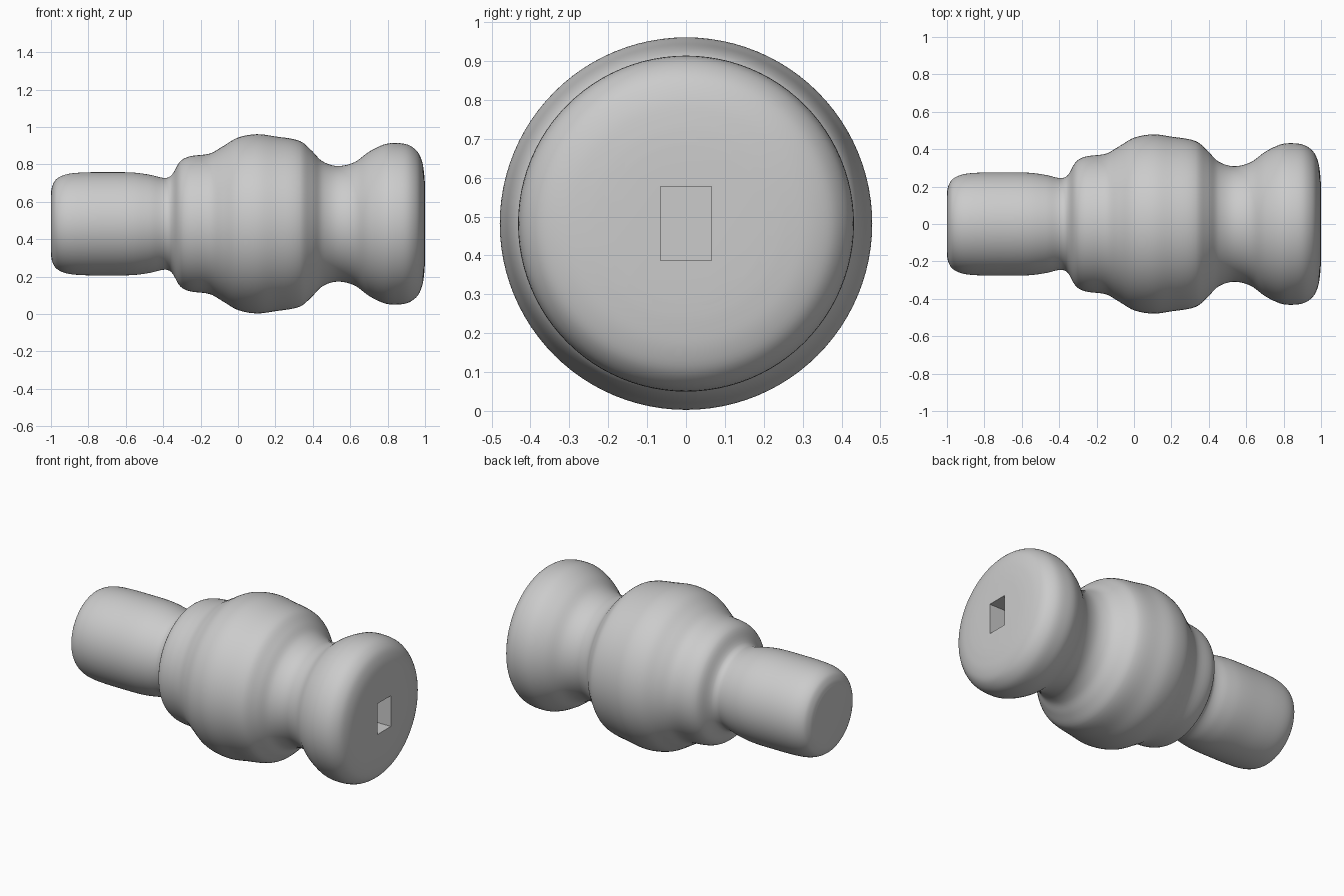
import bpy, bmesh, math

if "Cube" in bpy.data.objects:
    bpy.data.objects.remove(bpy.data.objects["Cube"])

CZ = 0.482
SIDES = 96
# turned profile along x: (x, radius)
PROFILE = [(-1.0, 0.17), (-0.992, 0.205), (-0.97, 0.24), (-0.92, 0.264), (-0.84, 0.274),
           (-0.70, 0.276), (-0.56, 0.274), (-0.47, 0.262), (-0.39, 0.245), (-0.355, 0.26),
           (-0.31, 0.333), (-0.26, 0.36), (-0.15, 0.376), (-0.08, 0.415), (0.0, 0.461),
           (0.1, 0.479), (0.2, 0.467), (0.33, 0.443), (0.395, 0.39), (0.45, 0.335),
           (0.53, 0.309), (0.62, 0.328), (0.70, 0.385), (0.78, 0.424), (0.84, 0.432),
           (0.91, 0.422), (0.96, 0.385), (0.985, 0.33), (0.996, 0.26), (1.0, 0.20)]


def smooth_curve(pts, steps=5):
    """Catmull-Rom with chord-scaled tangents"""
    n = len(pts)
    dist = [0.0]
    for a, b in zip(pts, pts[1:]):
        dist.append(dist[-1] + math.dist(a, b))

    def tangent(i):
        lo, hi = max(i - 1, 0), min(i + 1, n - 1)
        return [(pts[hi][k] - pts[lo][k]) / (dist[hi] - dist[lo]) for k in (0, 1)]

    out = []
    for i in range(n - 1):
        h, t0, t1 = dist[i + 1] - dist[i], tangent(i), tangent(i + 1)
        for s in range(steps):
            t = s / steps
            out.append([(2*t**3 - 3*t*t + 1) * pts[i][k] + (t**3 - 2*t*t + t) * h * t0[k]
                        + (3*t*t - 2*t**3) * pts[i + 1][k] + (t**3 - t*t) * h * t1[k]
                        for k in (0, 1)])
    return [(max(-1, min(1, x)), r) for x, r in out + [pts[-1]]]


# turned body
bm = bmesh.new()
rings = []
for x, r in smooth_curve(PROFILE):
    rings.append([bm.verts.new((x, r * math.cos(2 * math.pi * j / SIDES),
                                CZ + r * math.sin(2 * math.pi * j / SIDES)))
                  for j in range(SIDES)])
for a, b in zip(rings, rings[1:]):
    for j in range(SIDES):
        k = (j + 1) % SIDES
        bm.faces.new((a[j], a[k], b[k], b[j]))
bm.faces.new(rings[0])
bm.faces.new(rings[-1])
bmesh.ops.recalc_face_normals(bm, faces=bm.faces)
mesh = bpy.data.meshes.new("turned_body")
bm.to_mesh(mesh)
bm.free()
body = bpy.data.objects.new("turned_body", mesh)
bpy.context.collection.objects.link(body)

# rectangular socket in the wide end
bpy.ops.mesh.primitive_cube_add(size=1, location=(0.9, 0, CZ))
cutter = bpy.context.object
cutter.name = "socket_cutter"
cutter.scale = (0.5, 0.13, 0.19)
cutter.hide_render = True
cut = body.modifiers.new("socket", 'BOOLEAN')
cut.operation = 'DIFFERENCE'
cut.solver = 'EXACT'
cut.object = cutter

bpy.ops.object.select_all(action='DESELECT')
body.select_set(True)
bpy.context.view_layer.objects.active = body
bpy.ops.object.modifier_apply(modifier=cut.name)
bpy.data.objects.remove(cutter)
bpy.ops.object.shade_smooth_by_angle(angle=math.radians(35))
